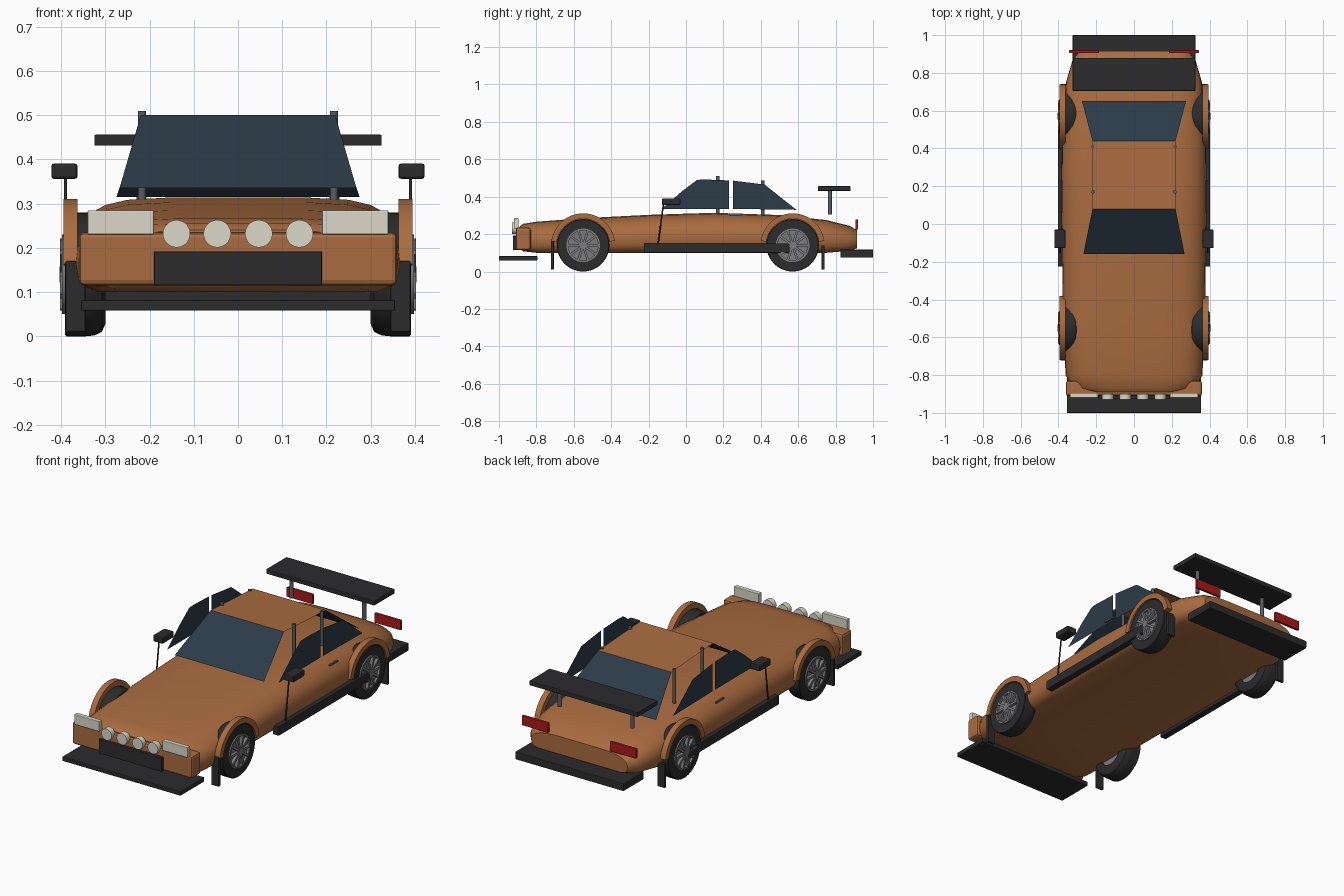
import bpy, bmesh, math
from mathutils import Vector

if "Cube" in bpy.data.objects:
    bpy.data.objects.remove(bpy.data.objects["Cube"])


def material(name, rgb):
    m = bpy.data.materials.new(name)
    m.diffuse_color = (*rgb, 1)
    m.use_nodes = True
    m.node_tree.nodes["Principled BSDF"].inputs["Base Color"].default_value = m.diffuse_color
    return m


PAINT = material("orange_paint", (0.40, 0.15, 0.05))
BLACK = material("black_trim", (0.025, 0.025, 0.027))
GLASS = material("dark_glass", (0.025, 0.045, 0.065))
LAMP = material("lamp_cream", (0.70, 0.69, 0.58))
RED = material("tail_red", (0.40, 0.01, 0.01))
STEEL = material("steel", (0.10, 0.11, 0.12))
ALLOY = material("alloy", (0.2, 0.2, 0.21))


def finish(bm, name, mat, smooth=False):
    bmesh.ops.recalc_face_normals(bm, faces=bm.faces)
    me = bpy.data.meshes.new(name)
    bm.to_mesh(me)
    bm.free()
    ob = bpy.data.objects.new(name, me)
    bpy.context.collection.objects.link(ob)
    me.materials.append(mat)
    if smooth:
        bpy.ops.object.select_all(action='DESELECT')
        ob.select_set(True)
        bpy.context.view_layer.objects.active = ob
        bpy.ops.object.shade_smooth_by_angle(angle=math.radians(40))
    return ob


def box(name, lo, hi, mat, bevel=0.003):
    lo, hi = Vector(lo), Vector(hi)
    bm = bmesh.new()
    bmesh.ops.create_cube(bm, size=1)
    for v in bm.verts:
        v.co = Vector(((lo[i] + hi[i]) / 2 + v.co[i] * (hi[i] - lo[i]) for i in range(3)))
    if bevel:
        bmesh.ops.bevel(bm, geom=bm.edges[:], offset=bevel, segments=2, affect='EDGES', profile=0.5)
    return finish(bm, name, mat)


def side_box(name, s, lo, hi, mat, bevel=0.003):
    xs = sorted((s * lo[0], s * hi[0]))
    return box(name, (xs[0], *lo[1:]), (xs[1], *hi[1:]), mat, bevel)


def rod(name, a, b, r, mat, segs=16):
    a, b = Vector(a), Vector(b)
    bm = bmesh.new()
    bmesh.ops.create_cone(bm, cap_ends=True, segments=segs, radius1=r, radius2=r, depth=(b - a).length)
    q = Vector((0, 0, 1)).rotation_difference(b - a)
    for v in bm.verts:
        v.co = q @ v.co + (a + b) / 2
    return finish(bm, name, mat, True)


def panel(name, pts, mat):
    bm = bmesh.new()
    bm.faces.new([bm.verts.new(p) for p in pts])
    return finish(bm, name, mat)


def sweep(name, rings, mat, closed=False):
    """Skin a list of rings; cap the ends, or join them when closed."""
    bm = bmesh.new()
    vs = [[bm.verts.new(p) for p in r] for r in rings]
    n = len(vs[0])
    for k in range(len(vs) if closed else len(vs) - 1):
        a, b = vs[k], vs[(k + 1) % len(vs)]
        for i in range(n):
            bm.faces.new((a[i], a[(i + 1) % n], b[(i + 1) % n], b[i]))
    if not closed:
        bm.faces.new(vs[0])
        bm.faces.new(vs[-1])
    return finish(bm, name, mat, True)


def lathe(name, centre, profile, mat, segs=40):
    """Turn a closed (x, radius) profile about an x-axis line."""
    cx, cy, cz = centre
    return sweep(name, [[(cx + x, cy + r * math.cos(t), cz + r * math.sin(t)) for x, r in profile]
                        for t in (k * math.tau / segs for k in range(segs))], mat, True)


# body shell: stations are (y, half width, bottom, top)
stations = [(-0.89, 0.27, 0.125, 0.24), (-0.87, 0.325, 0.108, 0.255), (-0.80, 0.362, 0.10, 0.266),
            (-0.55, 0.375, 0.10, 0.285), (-0.20, 0.38, 0.10, 0.303), (0.15, 0.385, 0.10, 0.314),
            (0.50, 0.38, 0.10, 0.302), (0.75, 0.36, 0.10, 0.275), (0.87, 0.325, 0.11, 0.245),
            (0.915, 0.29, 0.125, 0.222)]
half = [(0.4, 1), (0.65, 0.975), (0.78, 0.92), (0.88, 0.82), (0.95, 0.70), (0.99, 0.55),
        (1, 0.38), (0.985, 0.20), (0.95, 0.08), (0.86, 0)]
section = half + [(-x, z) for x, z in reversed(half)]
sweep("body", [[(x * w, y, zb + z * (zt - zb)) for x, z in section] for y, w, zb, zt in stations], PAINT)
box("front_bumper", (-0.36, -0.91, 0.115), (0.36, -0.83, 0.235), PAINT, 0.012)

# cabin panels
panel("windscreen", [(-.268, -.16, .335), (.268, -.16, .335), (.22, .08, .50), (-.22, .08, .50)], GLASS)
panel("rear_window", [(-.275, .65, .315), (.275, .65, .315), (.22, .44, .48), (-.22, .44, .48)], GLASS)
panel("roof", [(-.22, .08, .50), (.22, .08, .50), (.22, .44, .48), (-.22, .44, .48)], PAINT)

# nose and tail fittings
box("splitter", (-0.355, -1, 0.058), (0.355, -0.795, 0.082), BLACK)
box("diffuser", (-0.325, 0.825, 0.075), (0.325, 1, 0.117), BLACK)
box("grille", (-0.19, -0.925, 0.115), (0.19, -0.9, 0.192), BLACK)
box("rear_wing", (-0.325, 0.705, 0.431), (0.325, 0.88, 0.456), BLACK)
for x in (-0.139, -0.047, 0.047, 0.139):
    rod("round_lamp", (x, -0.93, 0.232), (x, -0.9, 0.232), 0.031, LAMP, 28)

for s in (-1, 1):
    # side glass
    panel("front_side_window", [(s * .335, y, z) for y, z in
          ((-.13, .335), (-.02, .43), (.06, .49), (.10, .492), (.23, .487), (.23, .335))], GLASS)
    panel("rear_side_window", [(s * .335, y, z) for y, z in
          ((.25, .335), (.25, .486), (.42, .465), (.59, .33))], GLASS)
    # pillars and wing posts
    rod("pillar", (s * .217, .17, .30), (s * .217, .17, .51), .009, STEEL)
    rod("pillar", (s * .217, .41, .30), (s * .217, .41, .487), .009, STEEL)
    rod("wing_post", (s * .218, .77, .305), (s * .218, .77, .435), .011, STEEL)
    # lights
    side_box("headlight", s, (.19, -.92, .23), (.34, -.895, .285), LAMP)
    side_box("tail_light", s, (.185, .905, .225), (.343, .92, .278), RED)
    # sill, handle and mirror
    side_box("sill", s, (.365, -.225, .10), (.402, .56, .15), BLACK)
    side_box("door_handle", s, (.382, .23, .30), (.393, .30, .31), STEEL, 0.002)
    rod("mirror_stalk", (s * .39, -.15, .14), (s * .39, -.12, .365), .004, BLACK, 10)
    side_box("mirror", s, (.363, -.128, .356), (.422, -.03, .391), BLACK, 0.006)
    for y, flap, top in ((-0.55, -0.715, 0.17), (0.57, 0.733, 0.14)):
        side_box("mud_flap", s, (.345, flap - .008, .01), (.39, flap + .008, top), BLACK)
        # wheel: tyre, rim, dish, hub and spokes
        c = (0, y, 0.14)
        lathe("tyre", c, [(s * x, r) for x, r in ((.30, .08), (.30, .112), (.308, .13), (.325, .138),
              (.345, .14), (.388, .14), (.391, .137), (.391, .088), (.38, .08))], BLACK, 48)
        lathe("rim", c, [(s * x, r) for x, r in ((.375, .08), (.375, .09), (.398, .09), (.398, .08))], ALLOY)
        rod("wheel_dish", (s * .31, y, .14), (s * .386, y, .14), .082, ALLOY, 40)
        rod("hub", (s * .38, y, .14), (s * .404, y, .14), .018, ALLOY)
        for k in range(10):
            t = k * math.tau / 10
            d, n = Vector((0, math.cos(t), math.sin(t))), Vector((0, -math.sin(t), math.cos(t)))
            sweep("spoke", [[Vector((s * x, y, .14)) + d * r + n * w for x, w in
                  ((.384, -.006), (.402, -.006), (.402, .006), (.384, .006))] for r in (.012, .084)], ALLOY)
        # flared arch
        arc = [math.radians(8 + 164 * k / 28) for k in range(29)]
        sweep("wheel_arch", [[(s * x, y + r * math.cos(t), .14 + r * math.sin(t)) for x, r in
              ((.363, .142), (.363, .171), (.395, .171), (.395, .142))] for t in arc], PAINT)
